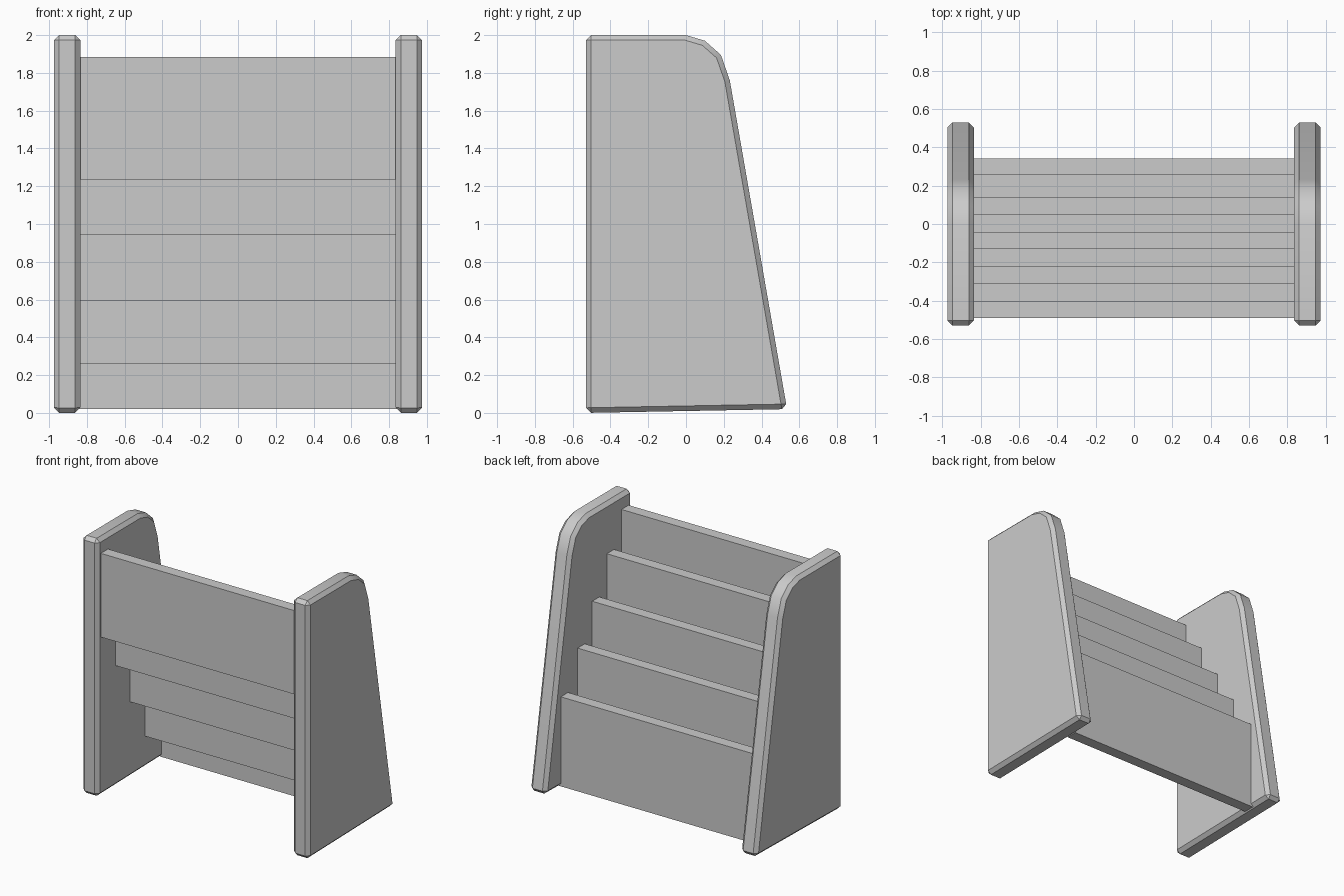
import bpy, bmesh, math

if "Cube" in bpy.data.objects:
    bpy.data.objects.remove(bpy.data.objects["Cube"])

# Side profile in (y, z): upright back edge, rounded top corner, sloping front
PROFILE = [(-0.53, 0.0), (0.535, 0.02), (0.232, 1.76), (0.185, 1.895),
           (0.10, 1.97), (0.0, 2.0), (-0.53, 2.0)]


def link(name, bm):
    bmesh.ops.recalc_face_normals(bm, faces=bm.faces)
    mesh = bpy.data.meshes.new(name)
    bm.to_mesh(mesh)
    bm.free()
    obj = bpy.data.objects.new(name, mesh)
    bpy.context.collection.objects.link(obj)
    return obj


def box(name, x, y, z):
    bm = bmesh.new()
    bmesh.ops.create_cube(bm, size=1)
    for v in bm.verts:
        for i, (lo, hi) in enumerate((x, y, z)):
            v.co[i] = lo if v.co[i] < 0 else hi
    return link(name, bm)


def side_panel(name, x0, x1):
    bm = bmesh.new()
    face = bm.faces.new([bm.verts.new((x0, y, z)) for y, z in PROFILE])
    ext = bmesh.ops.extrude_face_region(bm, geom=[face])
    new = [g for g in ext["geom"] if isinstance(g, bmesh.types.BMVert)]
    bmesh.ops.translate(bm, verts=new, vec=(x1 - x0, 0, 0))
    # chamfer the outline edges and the three sharp corners
    bmesh.ops.recalc_face_normals(bm, faces=bm.faces)
    sharp = [e for e in bm.edges if e.calc_face_angle() > math.radians(40)]
    bmesh.ops.bevel(bm, geom=sharp, offset=0.027, segments=1,
                    affect='EDGES', clamp_overlap=True)
    obj = link(name, bm)
    bpy.ops.object.select_all(action='DESELECT')
    obj.select_set(True)
    bpy.context.view_layer.objects.active = obj
    bpy.ops.object.shade_smooth_by_angle(angle=math.radians(32))
    return obj


# Side panels
side_panel("left_side_panel", -0.975, -0.835)
side_panel("right_side_panel", 0.835, 0.975)

# Stepped upright boards, from the tall rear one to the low front one
WIDTH = (-0.85, 0.85)
BACKS = [-0.49, -0.31, -0.13, 0.05, 0.255]
TOPS = [1.885, 1.61, 1.31, 1.015, 0.715]
SHELF_TOPS = [1.30, 1.01, 0.66, 0.325]
BOARD, SHELF = 0.088, 0.065

for i, (y, top) in enumerate(zip(BACKS, TOPS)):
    last = i == len(BACKS) - 1
    bottom = 0.02 if last else SHELF_TOPS[i]
    box(f"upright_board_{i + 1}", WIDTH, (y, y + BOARD), (bottom, top))
    # Shelf under each pocket, reaching to the next board
    if not last:
        box(f"shelf_{i + 1}", WIDTH, (y, BACKS[i + 1]),
            (bottom - SHELF, bottom))
